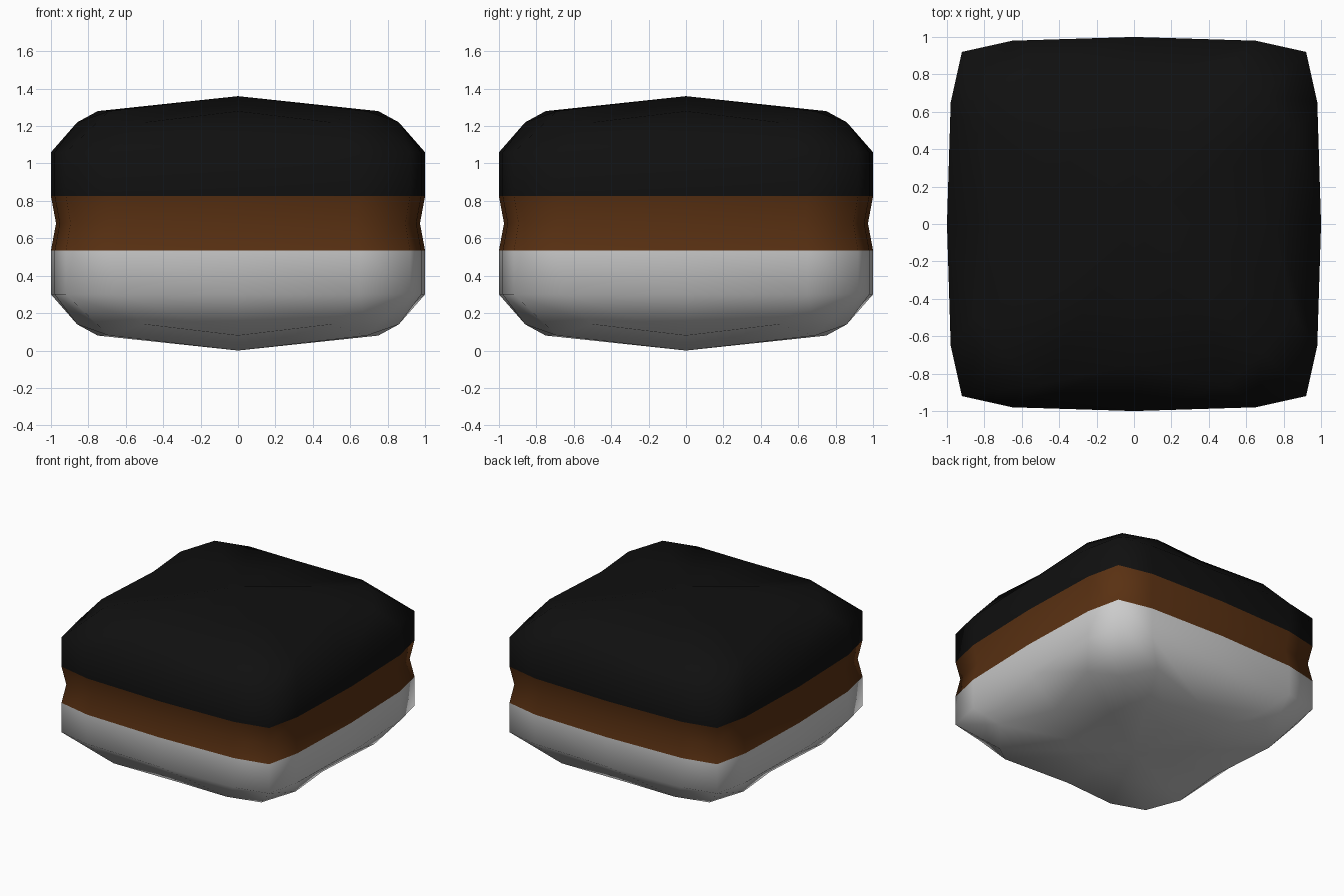
import bpy, bmesh, math

if "Cube" in bpy.data.objects:
    bpy.data.objects.remove(bpy.data.objects["Cube"])

MID = 0.68  # height of the waist, the model mirrors about it

# One quadrant of each ring: (x, y) per point
RIM = [(1.0, 0.0), (0.98, 0.65), (0.92, 0.92), (0.65, 0.98)]
# Shoulder ring also carries height above the waist: (x, y, h)
SHOULDER = [(0.75, 0.0, 0.60), (0.86, 0.5, 0.54), (0.69, 0.69, 0.60), (0.5, 0.86, 0.54)]
PEAK = 0.68


def ring(quadrant, h=None, scale=1.0, sign=1):
    """Repeat a quadrant four times around z."""
    pts = []
    for k in range(4):
        c, s = round(math.cos(k * math.pi / 2)), round(math.sin(k * math.pi / 2))
        for p in quadrant:
            z = p[2] if h is None else h
            pts.append(((c * p[0] - s * p[1]) * scale,
                        (s * p[0] + c * p[1]) * scale, MID + sign * z))
    return pts


def material(name, color):
    m = bpy.data.materials.new(name)
    m.diffuse_color = color
    m.use_nodes = True
    m.node_tree.nodes["Principled BSDF"].inputs["Base Color"].default_value = m.diffuse_color
    return m


def shell(name, rings, tip=None, mat=None):
    """Bridge the rings in order and close the end with a centre point."""
    bm = bmesh.new()
    rows = [[bm.verts.new(p) for p in r] for r in rings]
    n = len(rows[0])
    for a, b in zip(rows, rows[1:]):
        for i in range(n):
            j = (i + 1) % n
            bm.faces.new((a[i], a[j], b[j], b[i]))
    if tip is not None:
        t = bm.verts.new((0, 0, tip))
        for i in range(n):
            bm.faces.new((rows[-1][i], rows[-1][(i + 1) % n], t))
    # outward normals: rings listed downwards need flipping
    if rings[0][0][2] > rings[-1][0][2]:
        bmesh.ops.reverse_faces(bm, faces=bm.faces[:])
    me = bpy.data.meshes.new(name)
    bm.to_mesh(me)
    bm.free()
    ob = bpy.data.objects.new(name, me)
    bpy.context.collection.objects.link(ob)
    if mat:
        me.materials.append(mat)
    for p in me.polygons:
        p.use_smooth = True
    return ob


def layer(name, sign, mat=None):
    """Pillow-shaped outer layer, pointing up or down."""
    inner = [(x / 2, y / 2, (h + PEAK) / 2) for x, y, h in SHOULDER]
    shell(name, [ring(RIM, 0.145, 1, sign), ring(RIM, 0.38, 1, sign),
                 ring(SHOULDER, sign=sign), ring(inner, sign=sign)],
          MID + sign * PEAK, mat)


# Dark top and pale bottom layers
layer("top_layer", 1, material("dark", (0.005, 0.005, 0.005, 1)))
layer("bottom_layer", -1)

# Brown filling with pinched waist
shell("middle_layer", [ring(RIM, -0.145), ring(RIM, 0.0, 0.973), ring(RIM, 0.145)],
      mat=material("brown", (0.10, 0.03, 0.006, 1)))
